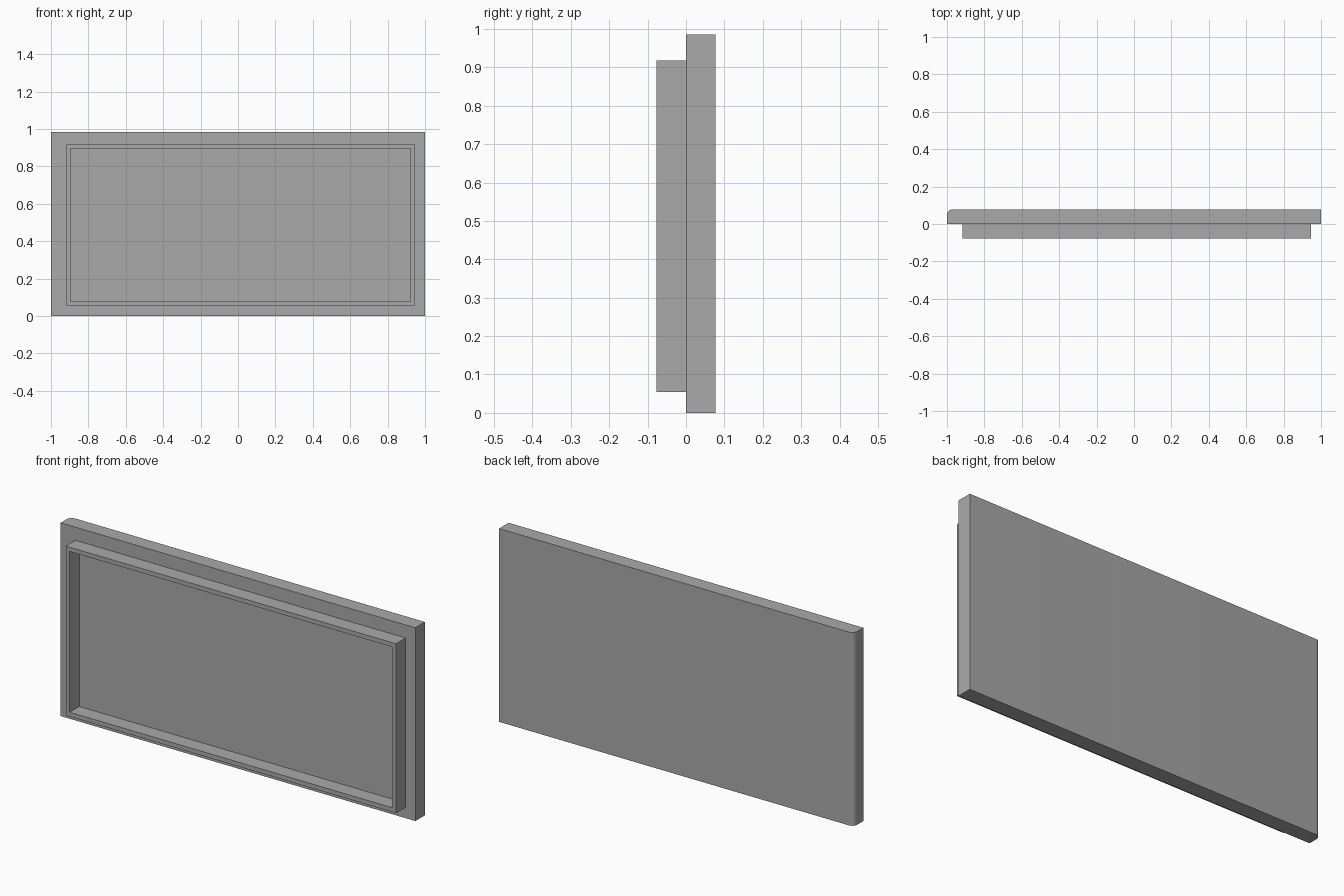
import bpy, bmesh

cube = bpy.data.objects.get("Cube")
if cube:
    bpy.data.objects.remove(cube)

grey = bpy.data.materials.new("plain_grey")
grey.use_nodes = True
colour = (0.4, 0.4, 0.4, 1)
grey.diffuse_color = colour
grey.node_tree.nodes["Principled BSDF"].inputs["Base Color"].default_value = colour

DEPTH = 0.077


def make_object(name, bm):
    bmesh.ops.recalc_face_normals(bm, faces=bm.faces)
    mesh = bpy.data.meshes.new(name)
    bm.to_mesh(mesh)
    bm.free()
    mesh.materials.append(grey)
    obj = bpy.data.objects.new(name, mesh)
    bpy.context.collection.objects.link(obj)
    return obj


def rectangle(bm, x0, x1, z0, z1, y):
    return [bm.verts.new((x, y, z)) for x, z in ((x0, z0), (x1, z0), (x1, z1), (x0, z1))]


def bridge(bm, a, b):
    for i in range(4):
        j = (i + 1) % 4
        bm.faces.new((a[i], a[j], b[j], b[i]))


# Back panel with one rounded upright edge
bm = bmesh.new()
front = rectangle(bm, -1, 1, 0, 0.985, 0)
back = rectangle(bm, -1, 1, 0, 0.985, DEPTH)
bridge(bm, front, back)
bm.faces.new(front)
bm.faces.new(back)
edge = bm.edges.get((back[0], back[3]))
bmesh.ops.bevel(bm, geom=[edge], offset=0.028, offset_type='OFFSET', segments=8,
                profile=0.5, affect='EDGES')
panel = make_object("back_panel", bm)
bpy.context.view_layer.objects.active = panel
panel.select_set(True)
bpy.ops.object.shade_smooth_by_angle(angle=0.6)

# Thin raised rim around the front, open in the middle
bm = bmesh.new()
outer, inner = (-0.917, 0.945, 0.055, 0.918), (-0.895, 0.923, 0.077, 0.896)
loops = [rectangle(bm, *size, y) for size, y in
         ((outer, 0), (outer, -DEPTH), (inner, -DEPTH), (inner, 0))]
for a, b in zip(loops, loops[1:] + loops[:1]):
    bridge(bm, a, b)
make_object("front_rim", bm)
